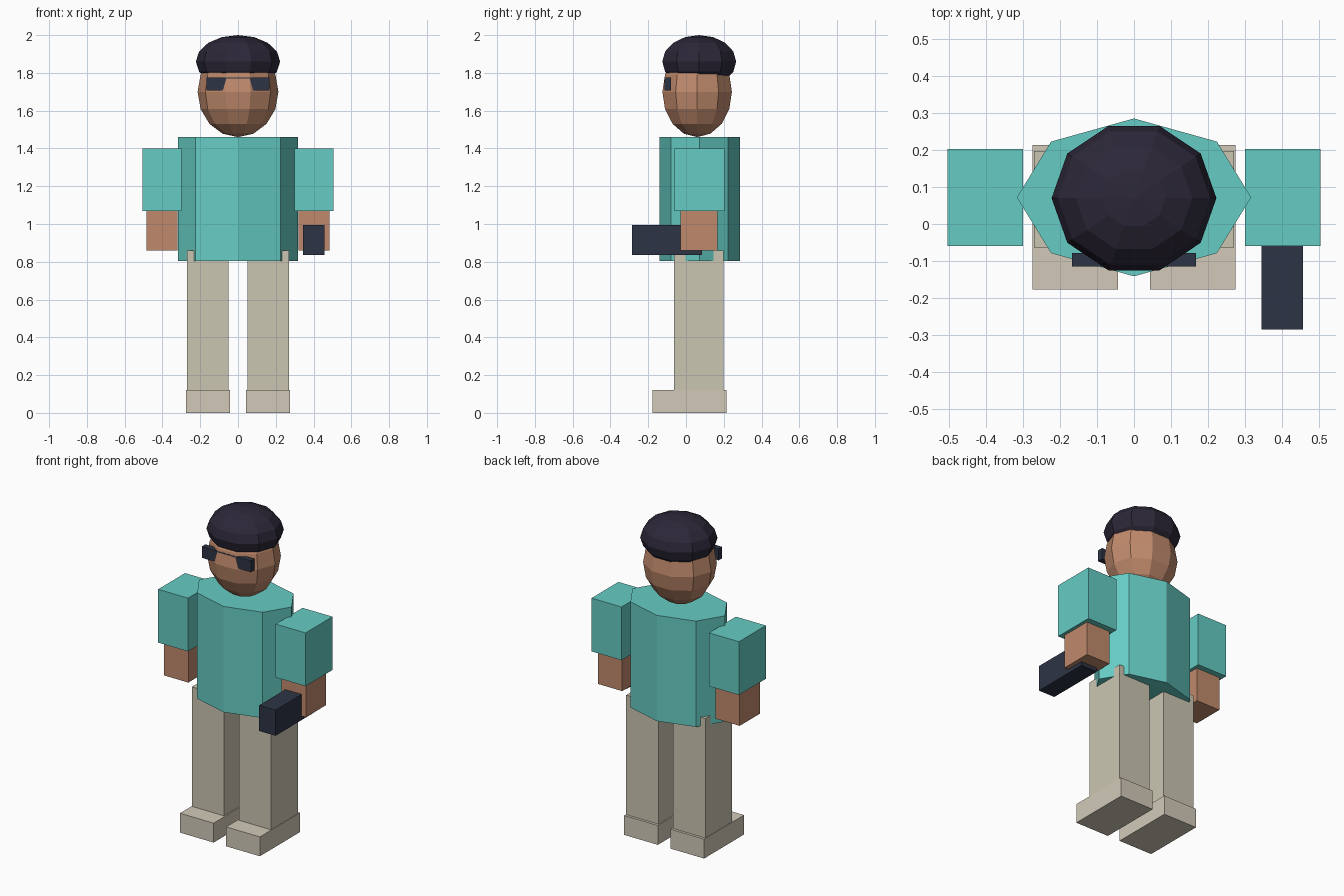
import bpy, bmesh, math
from mathutils import Matrix, Vector

if "Cube" in bpy.data.objects:
    bpy.data.objects.remove(bpy.data.objects["Cube"])


def material(name, rgb):
    mat = bpy.data.materials.new(name)
    mat.diffuse_color = (*rgb, 1)
    mat.use_nodes = True
    mat.node_tree.nodes["Principled BSDF"].inputs["Base Color"].default_value = mat.diffuse_color
    return mat


SHIRT = material("teal_cloth", (0.133, 0.604, 0.552))
SKIN = material("skin", (0.527, 0.254, 0.150))
TROUSERS = material("khaki_cloth", (0.597, 0.565, 0.445))
SHOES = material("pale_leather", (0.644, 0.591, 0.485))
HAT = material("dark_felt", (0.025, 0.020, 0.039))
DARK = material("dark_metal", (0.026, 0.034, 0.058))


def finish(name, bm, mat):
    bmesh.ops.recalc_face_normals(bm, faces=bm.faces)
    mesh = bpy.data.meshes.new(name)
    bm.to_mesh(mesh)
    bm.free()
    mesh.materials.append(mat)
    obj = bpy.data.objects.new(name, mesh)
    bpy.context.collection.objects.link(obj)
    return obj


def box(name, x, y, z, mat):
    """Box from (min, max) pairs on each axis."""
    bm = bmesh.new()
    bmesh.ops.create_cube(bm, size=1)
    bmesh.ops.scale(bm, vec=[b - a for a, b in (x, y, z)], verts=bm.verts)
    bmesh.ops.translate(bm, vec=[(a + b) / 2 for a, b in (x, y, z)], verts=bm.verts)
    return finish(name, bm, mat)


def ellipsoid(name, centre, radii, mat):
    """Faceted 10 x 8 ellipsoid with corners on the x axis."""
    bm = bmesh.new()
    bmesh.ops.create_uvsphere(bm, u_segments=10, v_segments=8, radius=1)
    v = next(v for v in bm.verts if abs(v.co.z) < 1e-4)
    turn = Matrix.Rotation(-math.atan2(v.co.y, v.co.x), 3, 'Z')
    bmesh.ops.rotate(bm, cent=(0, 0, 0), matrix=turn, verts=bm.verts)
    bmesh.ops.scale(bm, vec=radii, verts=bm.verts)
    bmesh.ops.translate(bm, vec=centre, verts=bm.verts)
    return finish(name, bm, mat)


# Torso: squashed octagonal prism
bm = bmesh.new()
ring = [bm.verts.new((0.317 * math.cos(i * math.pi / 4),
                      0.072 + 0.2135 * math.sin(i * math.pi / 4), 0.805)) for i in range(8)]
base = bm.faces.new(ring)
top = bmesh.ops.extrude_face_region(bm, geom=[base], use_keep_orig=True)
bmesh.ops.translate(bm, vec=Vector((0, 0, 0.655)),
                    verts=[g for g in top["geom"] if isinstance(g, bmesh.types.BMVert)])
finish("torso", bm, SHIRT)

# Head, cap and glasses; the overlaps shape the brim line and the lenses
ellipsoid("head", (0, 0.059, 1.70), (0.214, 0.1935, 0.24), SKIN)
ellipsoid("cap", (0, 0.070, 1.86), (0.223, 0.2055, 0.14), HAT)
box("glasses", (-0.168, 0.168), (-0.1145, -0.079), (1.706, 1.776), DARK)

# Limbs on both sides
for side, s in (("left", -1), ("right", 1)):
    def limb(part, x0, x1, y, z, mat):
        box(f"{side}_{part}", sorted((s * x0, s * x1)), y, z, mat)

    limb("sleeve", 0.300, 0.505, (-0.060, 0.203), (1.07, 1.40), SHIRT)
    limb("forearm", 0.320, 0.485, (-0.029, 0.167), (0.86, 1.08), SKIN)
    limb("leg", 0.051, 0.271, (-0.064, 0.198), (0.11, 0.86), TROUSERS)
    limb("shoe", 0.043, 0.274, (-0.177, 0.214), (0.0, 0.12), SHOES)

# Object held in the right hand
box("handheld_block", (0.345, 0.457), (-0.285, 0.086), (0.836, 0.995), DARK)
